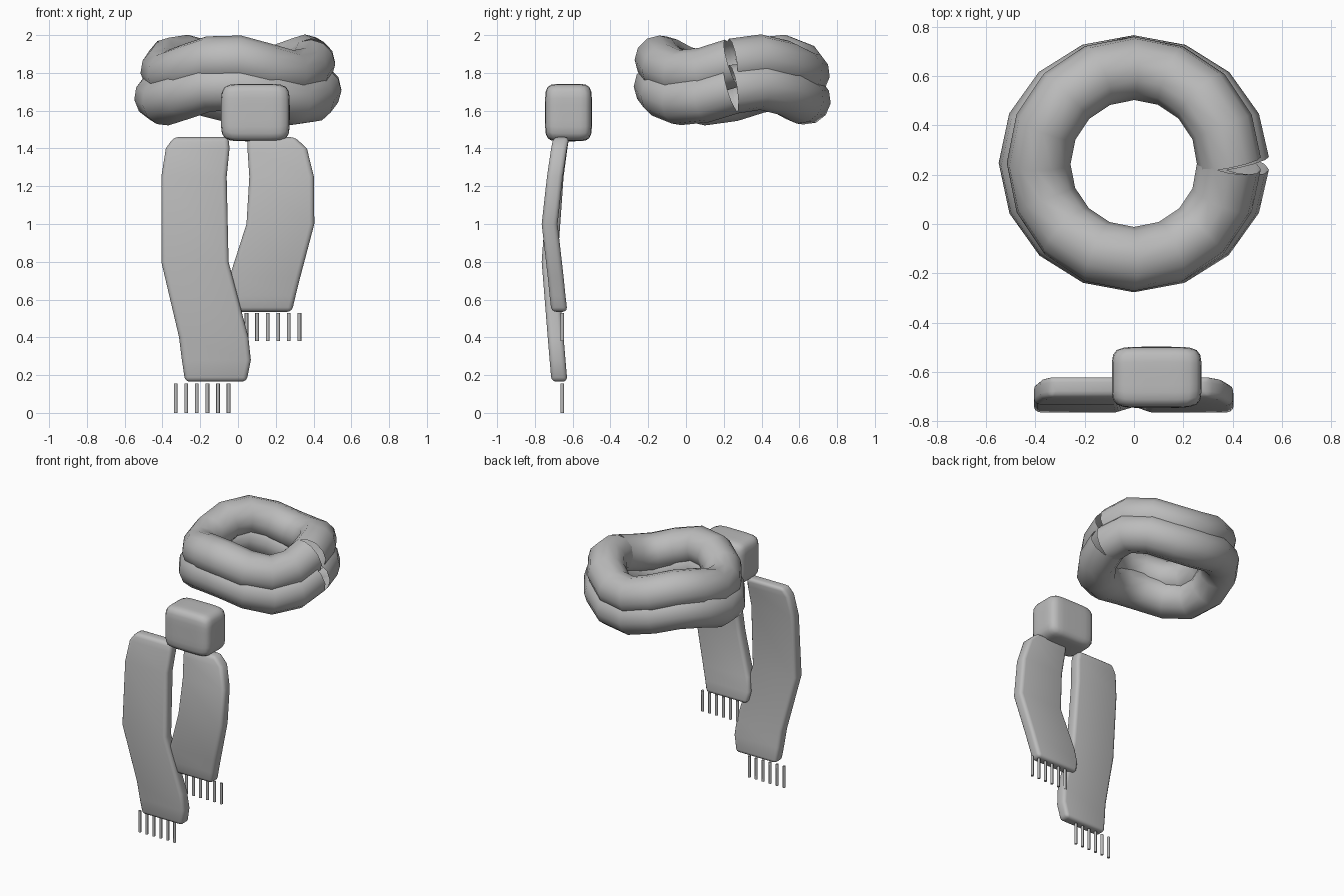
import bpy, bmesh
from math import sin, cos, pi, radians

cube = bpy.data.objects.get("Cube")
if cube:
    bpy.data.objects.remove(cube, do_unlink=True)

wool = bpy.data.materials.new("grey_wool")
wool.use_nodes = True
GREY = (0.5, 0.5, 0.5, 1)
wool.diffuse_color = GREY
wool.node_tree.nodes["Principled BSDF"].inputs["Base Color"].default_value = GREY


def link(name, data):
    ob = bpy.data.objects.new(name, data)
    bpy.context.collection.objects.link(ob)
    data.materials.append(wool)
    bpy.ops.object.select_all(action="DESELECT")
    ob.select_set(True)
    bpy.context.view_layer.objects.active = ob
    return ob


def from_bmesh(name, bm):
    bmesh.ops.recalc_face_normals(bm, faces=bm.faces)
    me = bpy.data.meshes.new(name)
    bm.to_mesh(me)
    bm.free()
    return link(name, me)


# Wavy neck loops: open tubes whose ends meet at the side seam
def neck_loop(name, rx, ry, z, radius, wave=0.042, steps=16):
    cu = bpy.data.curves.new(name, "CURVE")
    cu.dimensions = "3D"
    cu.bevel_depth = radius
    cu.bevel_resolution = 4
    sp = cu.splines.new("POLY")
    sp.points.add(steps)
    for i, p in enumerate(sp.points):
        a = 2 * pi * i / steps
        p.co = (rx * cos(a), 0.245 + ry * sin(a), z + wave * sin(3 * a + 0.5), 1)
    link(name, cu)
    bpy.ops.object.convert(target="MESH")
    bpy.ops.object.shade_smooth()


neck_loop("upper_neck_loop", 0.387, 0.387, 1.832, 0.13)
neck_loop("lower_neck_loop", 0.42, 0.392, 1.692, 0.13)


# Knot: a puffy box with rounded corners
def knot(center, half, power=6):
    bm = bmesh.new()
    bmesh.ops.create_cube(bm, size=2)
    bmesh.ops.subdivide_edges(bm, edges=bm.edges[:], cuts=7, use_grid_fill=True)
    for v in bm.verts:
        n = sum(abs(c) ** power for c in v.co) ** (1 / power)
        v.co = [m + h * c / n for m, h, c in zip(center, half, v.co)]
    from_bmesh("knot", bm)
    bpy.ops.object.shade_smooth()


knot((0.092, -0.622, 1.59), (0.182, 0.124, 0.152))


# Hanging tails: a slab lofted through rows of (z, left x, right x, middle y)
def tail(name, rows, half=0.042):
    bm = bmesh.new()
    rings = []
    for z, x0, x1, y in rows:
        corners = ((x0, y - half), (x1, y - half), (x1, y + half), (x0, y + half))
        rings.append([bm.verts.new((x, d, z)) for x, d in corners])
    bm.faces.new(rings[0])
    bm.faces.new(rings[-1])
    for a, b in zip(rings, rings[1:]):
        for i in range(4):
            j = (i + 1) % 4
            bm.faces.new((a[i], a[j], b[j], b[i]))
    ob = from_bmesh(name, bm)
    bev = ob.modifiers.new("soft_edges", "BEVEL")
    bev.width = 0.024
    bev.segments = 3
    bev.limit_method = "ANGLE"
    bev.angle_limit = radians(40)
    bpy.ops.object.modifier_apply(modifier=bev.name)
    bpy.ops.object.shade_smooth_by_angle(angle=radians(40))


tail("long_tail", [
    (1.46, -0.34, -0.05, -0.66), (1.4, -0.382, -0.045, -0.67),
    (1.25, -0.406, -0.06, -0.69), (0.8, -0.406, -0.05, -0.722),
    (0.4, -0.312, 0.055, -0.69), (0.28, -0.297, 0.068, -0.68),
    (0.165, -0.28, 0.045, -0.67)])
tail("short_tail", [
    (1.46, 0.05, 0.3, -0.66), (1.4, 0.05, 0.365, -0.672),
    (1.25, 0.06, 0.402, -0.694), (1.0, 0.045, 0.404, -0.722),
    (0.72, -0.045, 0.33, -0.69), (0.62, -0.06, 0.305, -0.68),
    (0.535, -0.04, 0.285, -0.67)])


# Fringe: a row of thin strands below each tail
def fringe(name, x, z0, z1, count=6, gap=0.056):
    for i in range(count):
        bpy.ops.mesh.primitive_cylinder_add(
            vertices=8, radius=0.01, depth=z1 - z0,
            location=(x + i * gap, -0.655, (z0 + z1) / 2))
        ob = bpy.context.object
        ob.name = f"{name}_{i + 1}"
        ob.data.materials.append(wool)
        bpy.ops.object.shade_smooth_by_angle(angle=radians(50))


fringe("long_fringe", -0.33, 0, 0.155)
fringe("short_fringe", 0.045, 0.38, 0.53)
